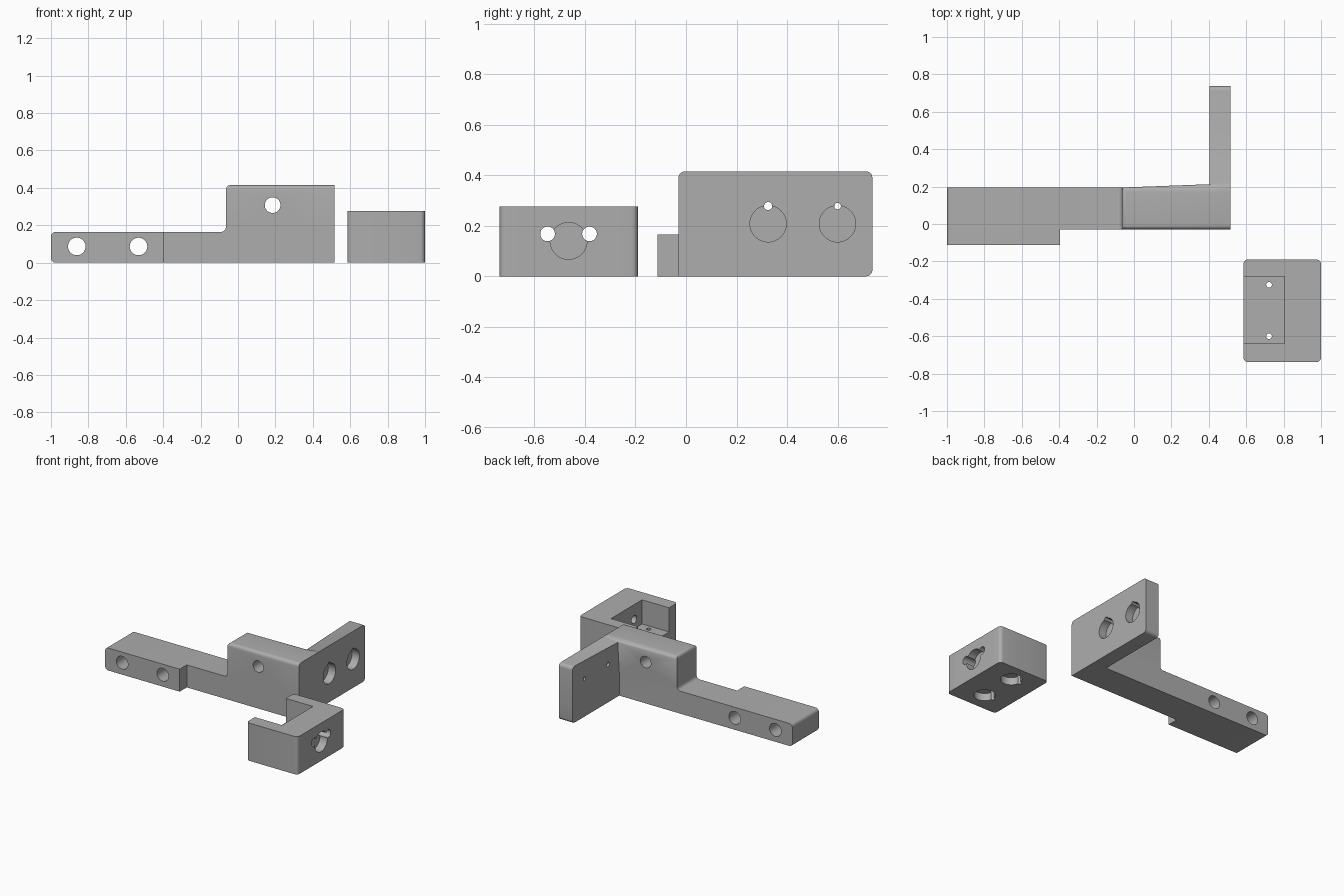
import bpy, bmesh
from mathutils import Vector

if "Cube" in bpy.data.objects:
    bpy.data.objects.remove(bpy.data.objects["Cube"])

grey = bpy.data.materials.new("plain grey")
grey.diffuse_color = (0.42, 0.42, 0.42, 1)
grey.use_nodes = True
grey.node_tree.nodes["Principled BSDF"].inputs["Base Color"].default_value = grey.diffuse_color


def cell_solid(name, xs, ys, zs, filled, rounded, radius):
    """Closed solid made of filled grid cells, with chosen edges rounded."""
    bm = bmesh.new()
    grid = (xs, ys, zs)
    size = [len(g) - 1 for g in grid]
    verts = {}

    def solid(c):
        return all(0 <= c[i] < size[i] for i in range(3)) and filled(*c)

    def vert(k):
        if k not in verts:
            verts[k] = bm.verts.new([grid[i][k[i]] for i in range(3)])
        return verts[k]

    for c in [(i, j, k) for i in range(size[0]) for j in range(size[1]) for k in range(size[2])]:
        if not solid(c):
            continue
        for axis in range(3):
            for side in (0, 1):
                n = list(c)
                n[axis] += 2 * side - 1
                if solid(n):
                    continue
                u, v = (axis + 1) % 3, (axis + 2) % 3
                loop = []
                for a, b in ((0, 0), (1, 0), (1, 1), (0, 1)):
                    k = list(c)
                    k[axis] += side
                    k[u] += a
                    k[v] += b
                    loop.append(vert(tuple(k)))
                bm.faces.new(loop if side else loop[::-1])
    bmesh.ops.dissolve_limit(bm, angle_limit=0.01, verts=bm.verts[:], edges=bm.edges[:])

    # Round the edges accepted by the rule (direction axis, middle point)
    chosen = []
    for e in bm.edges:
        d = e.verts[1].co - e.verts[0].co
        axis = max(range(3), key=lambda i: abs(d[i]))
        if rounded(axis, (e.verts[0].co + e.verts[1].co) / 2):
            chosen.append(e)
    bmesh.ops.bevel(bm, geom=chosen, offset=radius, offset_type='OFFSET',
                    segments=5, profile=0.5, affect='EDGES')
    bmesh.ops.recalc_face_normals(bm, faces=bm.faces[:])
    mesh = bpy.data.meshes.new(name)
    bm.to_mesh(mesh)
    bm.free()
    mesh.materials.append(grey)
    ob = bpy.data.objects.new(name, mesh)
    bpy.context.collection.objects.link(ob)
    return ob


def drill(ob, start, end, radius):
    """Cut a round hole between two points."""
    a, b = Vector(start), Vector(end)
    bpy.ops.mesh.primitive_cylinder_add(vertices=40, radius=radius, depth=(b - a).length,
                                        location=(a + b) / 2,
                                        rotation=(b - a).to_track_quat('Z', 'Y').to_euler())
    cutter = bpy.context.object
    cutter.hide_render = True
    cutter.data.materials.append(grey)
    mod = ob.modifiers.new("hole", 'BOOLEAN')
    mod.operation, mod.solver, mod.object = 'DIFFERENCE', 'EXACT', cutter
    bpy.context.view_layer.objects.active = ob
    bpy.ops.object.modifier_apply(modifier=mod.name)
    bpy.data.objects.remove(cutter)


def finish(ob):
    bpy.ops.object.select_all(action='DESELECT')
    ob.select_set(True)
    bpy.context.view_layer.objects.active = ob
    bpy.ops.object.shade_smooth_by_angle(angle=0.6)


def near(a, b):
    return abs(a - b) < 0.004


# Bracket: long arm with end pad, raised block and upright plate
def bracket_filled(i, j, k):
    if j == 0:
        return i == 0 and k == 0
    if j == 1:
        return k == 0 or i >= 2
    return i == 3


def bracket_rounded(axis, m):
    if axis == 1:    # arm end, block corner and inner step
        return near(m.x, -1) or (near(m.x, -0.065) and m.z > 0.1)
    if axis == 0:    # block top edges and plate end
        return near(m.y, 0.738) or (near(m.z, 0.415) and m.y < 0.3)
    return False


bracket = cell_solid("bracket", (-1, -0.395, -0.065, 0.405, 0.515),
                     (-0.112, -0.03, 0.195, 0.738), (0, 0.165, 0.415),
                     bracket_filled, bracket_rounded, 0.025)
for x, z, r in ((-0.862, 0.087, 0.047), (-0.532, 0.087, 0.047), (0.185, 0.308, 0.042)):
    drill(bracket, (x, -0.3, z), (x, 0.4, z), r)
# Blind round pockets with a pin hole at the top rim
for y, r in ((0.325, 0.016), (0.6, 0.013)):
    drill(bracket, (0.455, y, 0.208), (0.6, y, 0.208), 0.072)
    drill(bracket, (0.3, y, 0.278), (0.6, y, 0.278), r)
finish(bracket)

# Holder: small box open at the top and on one side
holder = cell_solid("holder", (0.585, 0.805, 1), (-0.738, -0.64, -0.28, -0.19),
                    (0, 0.1, 0.277),
                    lambda i, j, k: not (i == 0 and j == 1 and k == 1),
                    lambda axis, m: axis == 2 and (near(m.y, -0.738) or near(m.y, -0.19)),
                    0.025)
drill(holder, (0.94, -0.465, 0.14), (1.1, -0.465, 0.14), 0.073)
for y in (-0.548, -0.382):
    drill(holder, (0.7, y, 0.168), (1.1, y, 0.168), 0.029)
for y in (-0.325, -0.6):
    drill(holder, (0.792, y, -0.1), (0.792, y, 0.055), 0.072)
    drill(holder, (0.722, y, -0.1), (0.722, y, 0.2), 0.015)
finish(holder)
